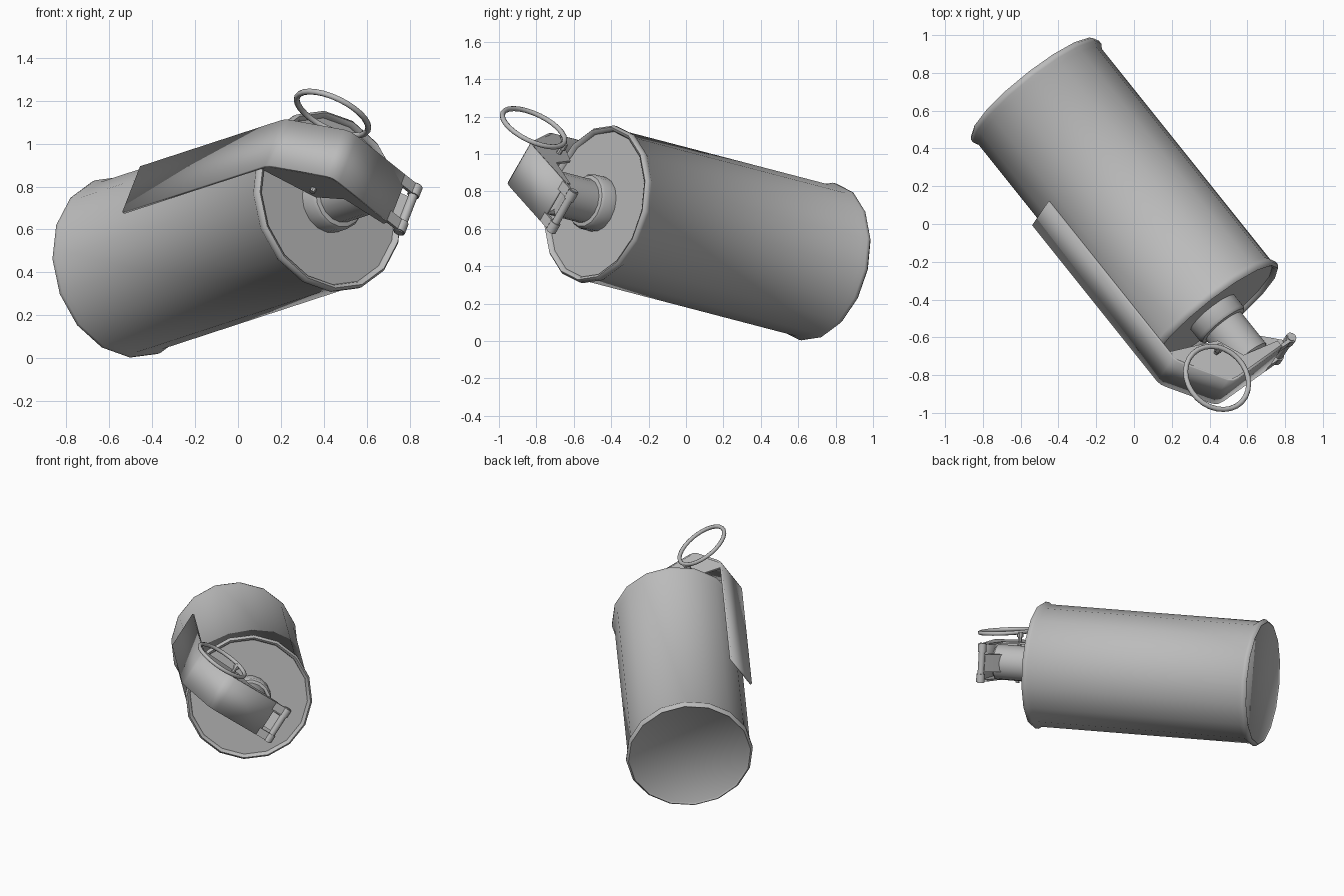
import bpy, bmesh, math
from mathutils import Matrix, Vector

if "Cube" in bpy.data.objects:
    bpy.data.objects.remove(bpy.data.objects["Cube"])

# Tilted frame: z runs along the canister, origin at the centre of its top cap,
# x points out towards the lever arm, y runs across the lever.
axis = Vector((0.612, -0.765, 0.2)).normalized()
side = Vector((0.78, 0.624, 0)).normalized()
up = axis.cross(side)
FRAME = (Matrix.Translation((0.43, -0.485, 0.735))
         @ Matrix((side, up, axis)).transposed().to_4x4()
         @ Matrix.Rotation(math.radians(147), 4, 'Z'))

metal = bpy.data.materials.new("grey metal")
metal.diffuse_color = (0.5, 0.5, 0.5, 1)
metal.use_nodes = True
metal.node_tree.nodes["Principled BSDF"].inputs["Base Color"].default_value = metal.diffuse_color


def finish(name, bm, world=FRAME, angle=35):
    bmesh.ops.recalc_face_normals(bm, faces=bm.faces)
    mesh = bpy.data.meshes.new(name)
    bm.to_mesh(mesh)
    bm.free()
    mesh.transform(world)
    mesh.materials.append(metal)
    ob = bpy.data.objects.new(name, mesh)
    bpy.context.collection.objects.link(ob)
    bpy.ops.object.select_all(action='DESELECT')
    ob.select_set(True)
    bpy.context.view_layer.objects.active = ob
    bpy.ops.object.shade_smooth_by_angle(angle=math.radians(angle))
    return ob


def lathe(name, profile, sides=16, turn=0.0, world=FRAME, angle=35):
    """Revolve (radius, height) points about z; both ends are capped."""
    bm = bmesh.new()
    rings = []
    for r, z in profile:
        rings.append([bm.verts.new((r * math.cos(turn + math.tau * i / sides),
                                    r * math.sin(turn + math.tau * i / sides), z))
                      for i in range(sides)])
    for a, b in zip(rings, rings[1:]):
        for i in range(sides):
            j = (i + 1) % sides
            bm.faces.new((a[i], a[j], b[j], b[i]))
    bm.faces.new(rings[0])
    bm.faces.new(rings[-1])
    return finish(name, bm, world, angle)


def prism(name, outline, y0, y1):
    """Extrude an (x, z) outline from y0 to y1."""
    bm = bmesh.new()
    a = [bm.verts.new((x, y0, z)) for x, z in outline]
    b = [bm.verts.new((x, y1, z)) for x, z in outline]
    bm.faces.new(a)
    bm.faces.new(b)
    for i in range(len(a)):
        j = (i + 1) % len(a)
        bm.faces.new((a[i], a[j], b[j], b[i]))
    return finish(name, bm)


def rod(name, x, z, y0, y1, r, sides=10):
    """Cylinder lying across the lever."""
    place = FRAME @ Matrix.Translation((x, 0, z)) @ Matrix.Rotation(-math.pi / 2, 4, 'X')
    return lathe(name, [(r, y0), (r, y1)], sides, world=place, angle=40)


# Canister with rolled rims at both ends
lathe("canister", [(0.405, -1.565), (0.415, -1.575), (0.43, -1.56), (0.43, -1.54),
                   (0.415, -1.515), (0.415, -0.055), (0.43, -0.032), (0.43, -0.01),
                   (0.418, 0.004), (0.403, -0.004), (0.398, -0.02)],
      turn=math.radians(5.1), angle=50)

# Fuse neck with a stepped collar
lathe("neck_collar", [(0.15, -0.03), (0.15, 0.055), (0.14, 0.07), (0.12, 0.075)])
lathe("fuse_neck", [(0.12, 0.06), (0.12, 0.29), (0.105, 0.305)])

# Lever: one bent strip running down the side of the canister
bend = [(0.455, -0.97), (0.455, 0.11), (0.448, 0.135), (0.432, 0.16),
        (0.275, 0.363), (0.25, 0.381), (0.215, 0.384), (-0.125, 0.362)]
bm = bmesh.new()
rows = [[bm.verts.new((x, y, z)) for y in (-0.13, 0.13)] for x, z in bend]
for p, q in zip(rows, rows[1:]):
    bm.faces.new((p[0], p[1], q[1], q[0]))
lever = finish("lever", bm, angle=30)
solid = lever.modifiers.new("thickness", 'SOLIDIFY')
solid.thickness = 0.014
solid.offset = 0

# Side flanges folded in from the lever head, and tabs reaching the hinge
flange = [(0.452, 0.07), (0.452, 0.11), (0.43, 0.157), (0.27, 0.362), (0.245, 0.38),
          (-0.125, 0.358), (-0.125, 0.325), (0.10, 0.295), (0.17, 0.155)]
tab = [(-0.11, 0.37), (-0.20, 0.365), (-0.20, 0.345), (-0.11, 0.352)]
for s, label in ((-1, "upper"), (1, "lower")):
    prism(label + "_flange", flange, s * 0.117, s * 0.13)
    prism(label + "_hinge_tab", tab, s * 0.075, s * 0.13)
    rod(label + "_hinge_knuckle", -0.205, 0.348, s * 0.075, s * 0.13, 0.029)

# Hinge pin and the hook on the neck that holds it
rod("hinge_pin", -0.205, 0.348, -0.135, 0.135, 0.022)
prism("hinge_hook", [(-0.08, 0.22), (-0.08, 0.30), (-0.19, 0.345), (-0.205, 0.325),
                     (-0.12, 0.25)], -0.06, 0.06)

# Safety pin through the flanges, with an eye for the pull ring
rod("safety_pin", 0.225, 0.207, -0.19, 0.15, 0.014, 8)
rod("pin_eye", 0.225, 0.207, -0.195, -0.16, 0.022, 8)

# Pull ring
tilt = Vector((0.4, 0.4, 0.83)).to_track_quat('Z', 'Y').to_euler()
bpy.ops.mesh.primitive_torus_add(location=(0.44, -0.815, 1.14), rotation=tilt,
                                 major_radius=0.182, minor_radius=0.014,
                                 major_segments=28, minor_segments=8)
ring = bpy.context.object
ring.name = "pull_ring"
ring.data.materials.append(metal)
bpy.ops.object.shade_smooth_by_angle(angle=math.radians(60))
